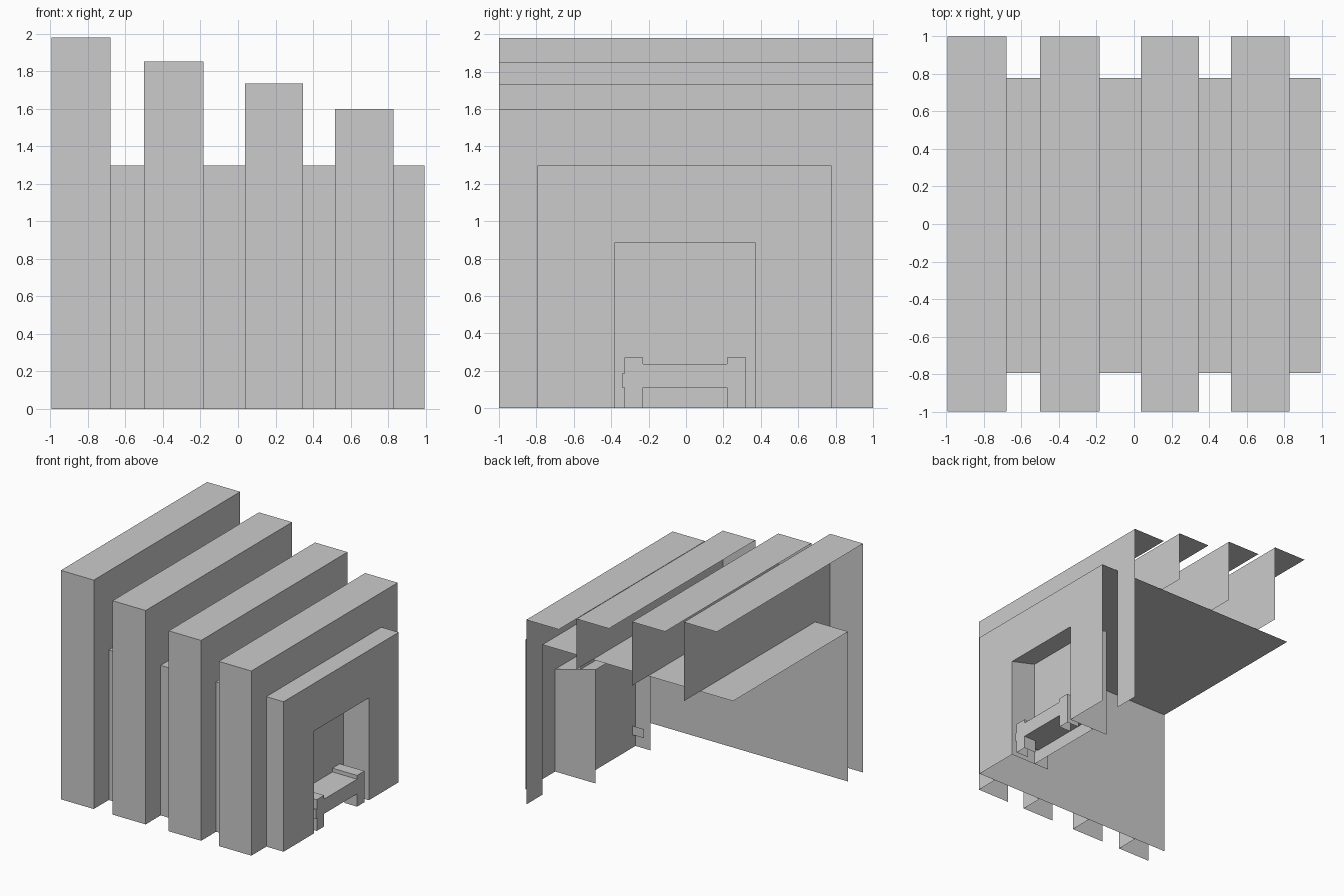
import bpy

if "Cube" in bpy.data.objects:
    bpy.data.objects.remove(bpy.data.objects["Cube"])

def sheet(name, polys):
    """Mesh made from a handful of flat polygons."""
    verts, faces = [], []
    for p in polys:
        faces.append(list(range(len(verts), len(verts) + len(p))))
        verts += p
    me = bpy.data.meshes.new(name)
    me.from_pydata(verts, [], faces)
    ob = bpy.data.objects.new(name, me)
    bpy.context.collection.objects.link(ob)
    return ob

def rect_x(x, y0, y1, z0, z1):   # faces +x
    return [(x, y0, z0), (x, y1, z0), (x, y1, z1), (x, y0, z1)]

def rect_y(y, x0, x1, z0, z1):   # faces -y
    return [(x0, y, z0), (x1, y, z0), (x1, y, z1), (x0, y, z1)]

def rect_z(z, x0, x1, y0, y1):   # faces +z
    return [(x0, y0, z), (x1, y0, z), (x1, y1, z), (x0, y1, z)]

L, R = -0.995, 0.993             # ends of the hall
F, B, ROOF = -0.795, 0.778, 1.297
DL, DR, DH = -0.38, 0.37, 0.885  # doorway

# Hall: roof, long front wall and end wall with doorway notch (open back)
end_wall = [(F, 0), (DL, 0), (DL, DH), (DR, DH), (DR, 0), (B, 0), (B, ROOF), (F, ROOF)]
sheet("hall_shell", [
    rect_z(ROOF, L, R, F, B),
    rect_y(F, L, R, 0, ROOF),
    [(R, y, z) for y, z in end_wall],
])

# Stepped ribs: only the top, front and right sides are skinned
ribs = [(L, -0.68, 1.98), (-0.5, -0.183, 1.85), (0.037, 0.347, 1.733), (0.517, 0.828, 1.597)]
for i, (x0, x1, h) in enumerate(ribs):
    polys = [
        rect_z(h, x0, x1, -1, 1),
        rect_y(-1, x0, x1, 0, h),
        rect_x(x1, -1, 1, ROOF, h),
        rect_x(x1, -1, F, 0, ROOF),
    ]
    if i == 3:                   # last rib also shows behind the hall
        polys.append(rect_x(x1, B, 1, 0, ROOF))
    sheet(f"rib_{i + 1}", polys)

# Doorway recess with rising ceiling
D, DZ, BACK = 0.605, 0.985, 0.75
side = [(R, 0), (R, DH), (D, DZ), (D, 0)]
sheet("doorway_recess", [
    [(x, DL, z) for x, z in side],
    [(x, DR, z) for x, z in reversed(side)],
    [(R, DL, DH), (D, DL, DZ), (D, DR, DZ), (R, DR, DH)],
])
sheet("recess_back_wall", [rect_x(BACK, DL, DR, 0, 1.0)])

# Bench: seat, two arms, two front legs and a side rail
XF = 0.985
sheet("bench_seat", [
    rect_x(XF, -0.23, 0.22, 0.11, 0.237),
    rect_z(0.237, BACK, XF, -0.23, 0.22),
    rect_z(0.11, BACK, XF, -0.33, 0.32)[::-1],
])
for name, y0, y1 in (("left", -0.33, -0.23), ("right", 0.22, 0.32)):
    sheet(f"bench_arm_{name}", [
        rect_x(XF, y0, y1, 0.11, 0.27),
        rect_z(0.27, BACK, XF, y0, y1),
        rect_y(y0, BACK, XF, 0.11, 0.27),
        rect_y(y1, BACK, XF, 0.11, 0.27)[::-1],
    ])
    sheet(f"bench_leg_{name}", [
        rect_x(XF, y0, y1, 0, 0.11),
        rect_y(y0, XF - 0.12, XF, 0, 0.11),
        rect_y(y1, XF - 0.12, XF, 0, 0.11)[::-1],
    ])
sheet("bench_rail", [
    rect_y(-0.343, 0.64, XF, 0.11, 0.187),
    rect_x(XF, -0.343, -0.33, 0.11, 0.187),
    rect_z(0.187, BACK, XF, -0.343, -0.33),
])
